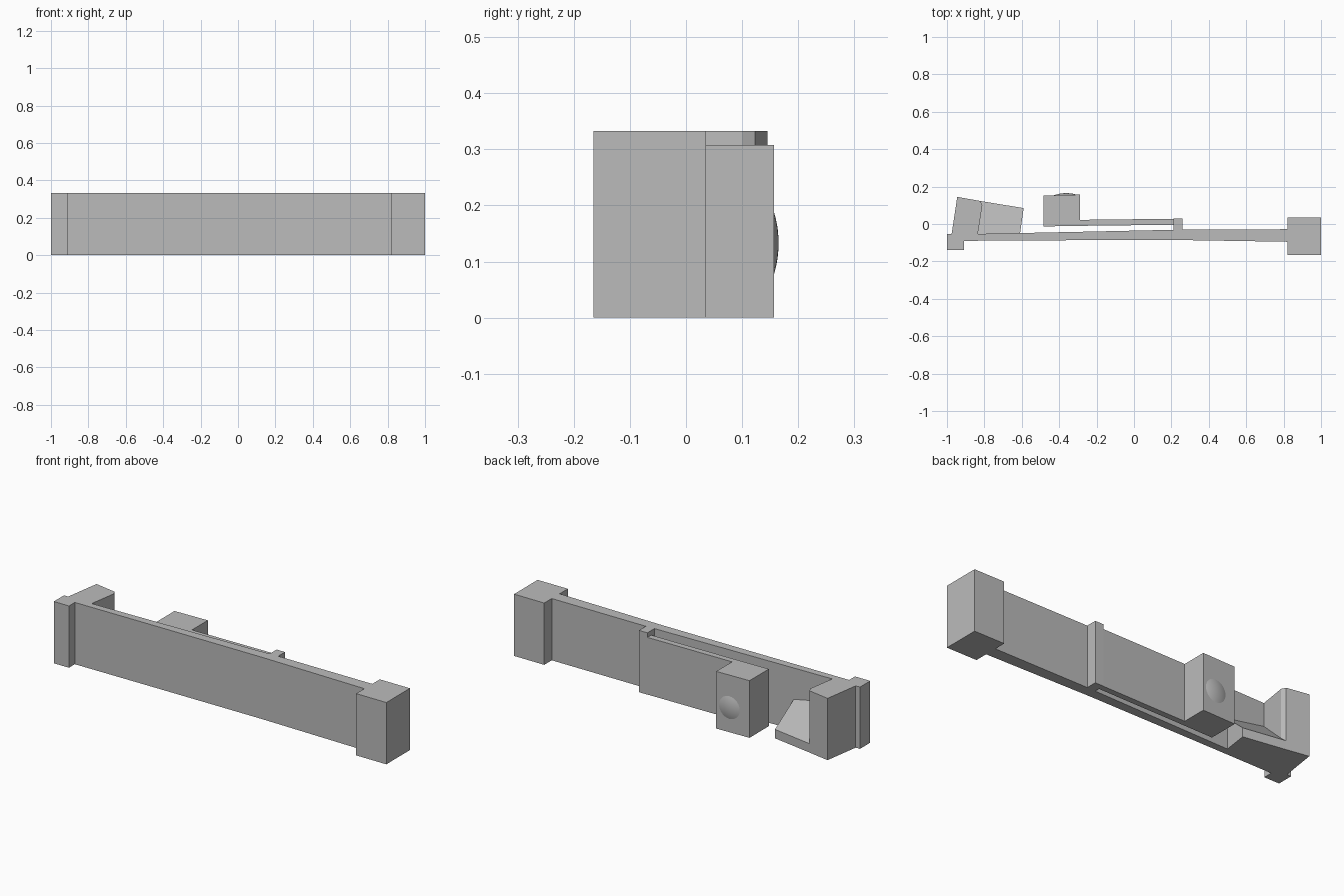
import bpy, bmesh, math

cube = bpy.data.objects.get("Cube")
if cube:
    bpy.data.objects.remove(cube, do_unlink=True)

HEIGHT = 0.333
ARM_HEIGHT = 0.308

grey = bpy.data.materials.new("plain grey")
grey.use_nodes = True
colour = (0.5, 0.5, 0.5, 1)
grey.diffuse_color = colour
grey.node_tree.nodes["Principled BSDF"].inputs["Base Color"].default_value = colour


def finish(name, bm):
    bmesh.ops.recalc_face_normals(bm, faces=bm.faces)
    mesh = bpy.data.meshes.new(name)
    bm.to_mesh(mesh)
    bm.free()
    mesh.materials.append(grey)
    obj = bpy.data.objects.new(name, mesh)
    bpy.context.collection.objects.link(obj)
    return obj


def prism(name, outline, tops):
    """Extrude a plan outline up from the ground; tops is one height or one per corner."""
    if not isinstance(tops, (list, tuple)):
        tops = [tops] * len(outline)
    bm = bmesh.new()
    low = [bm.verts.new((x, y, 0)) for x, y in outline]
    high = [bm.verts.new((x, y, z)) for (x, y), z in zip(outline, tops)]
    bm.faces.new(low)
    bm.faces.new(high)
    n = len(outline)
    for i in range(n):
        j = (i + 1) % n
        bm.faces.new((low[i], low[j], high[j], high[i]))
    return finish(name, bm)


# Long bar with end block, front lip, leaning catch block and arm mount
prism("main_bar", [
    (-1, -0.14), (-0.91, -0.14), (-0.91, -0.09), (-0.4, -0.087), (0.2, -0.085),
    (0.82, -0.095), (0.82, -0.165), (1, -0.165), (1, 0.036), (0.82, 0.036),
    (0.82, -0.028), (0.26, -0.029), (0.26, 0.029), (0.21, 0.029), (0.21, -0.031),
    (-0.3, -0.042), (-0.835, -0.053), (-0.811, 0.1), (-0.822, 0.123),
    (-0.945, 0.145), (-0.975, -0.053), (-1, -0.053),
], HEIGHT)

# Sloping ramp beside the catch block
prism("ramp", [(-0.84, -0.055), (-0.61, -0.055), (-0.59, 0.085), (-0.822, 0.123)],
      [0.21, 0.17, 0.048, 0.048])

# Thin spring arm and its button block
prism("spring_arm", [(-0.3, -0.01), (0.215, -0.004), (0.215, 0.028), (-0.3, 0.022)],
      ARM_HEIGHT)
prism("button_block", [(-0.485, -0.013), (-0.29, -0.01), (-0.29, 0.157), (-0.485, 0.152)],
      ARM_HEIGHT)

# Shallow round button, a cap of a large sphere
radius, rise, rings, sides = 0.064, 0.011, 6, 32
ball = (radius ** 2 + rise ** 2) / (2 * rise)
bm = bmesh.new()
profile = []
for i in range(rings + 1):
    r = radius * i / rings
    profile.append(bm.verts.new((r, math.sqrt(ball ** 2 - r ** 2) - ball + rise, 0)))
edges = [bm.edges.new(pair) for pair in zip(profile, profile[1:])]
bmesh.ops.spin(bm, geom=profile + edges, cent=(0, 0, 0), axis=(0, 1, 0),
               angle=math.tau, steps=sides)
bmesh.ops.remove_doubles(bm, verts=bm.verts, dist=0.0001)
button = finish("button", bm)
button.location = (-0.367, 0.154, 0.133)
button.rotation_euler.z = 0.025
bpy.context.view_layer.objects.active = button
button.select_set(True)
bpy.ops.object.shade_smooth_by_angle(angle=math.radians(30))
